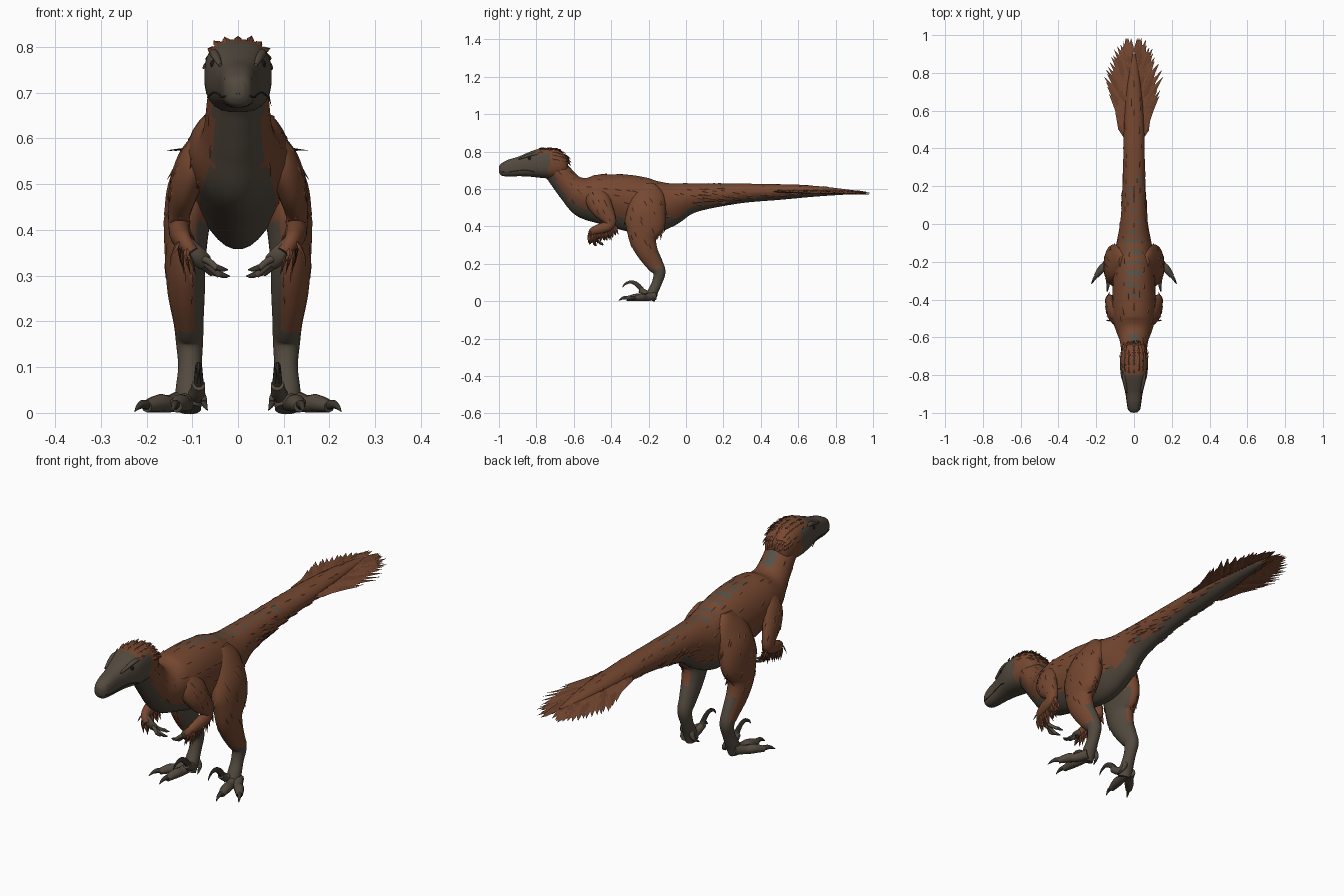
import bpy, bmesh, math, random
from mathutils import Vector as V

if "Cube" in bpy.data.objects:
    bpy.data.objects.remove(bpy.data.objects["Cube"])
random.seed(4)

def mat(name, r, g, b):
    m = bpy.data.materials.new(name)
    m.diffuse_color = (r, g, b, 1)
    m.use_nodes = True
    m.node_tree.nodes["Principled BSDF"].inputs["Base Color"].default_value = m.diffuse_color
    return m

MATS = [mat("rust plumage", .18, .064, .03), mat("grey brown skin", .086, .068, .049),
        mat("slate stripe", .095, .085, .066), mat("dark claw", .045, .037, .029),
        mat("dark rust feather", .145, .051, .025), mat("eye black", .012, .01, .008)]
RUST, SKIN, STRIPE, CLAW, DARK, EYE = range(6)

def spline(pts, sub):
    """Catmull-Rom through tuples of any length"""
    out = []
    for i in range(len(pts) - 1):
        a, b, c, d = pts[max(i - 1, 0)], pts[i], pts[i + 1], pts[min(i + 2, len(pts) - 1)]
        for k in range(sub):
            t = k / sub
            out.append([.5 * (2 * q + (r - p) * t + (2 * p - 5 * q + 4 * r - s) * t * t
                              + (3 * q - p - 3 * r + s) * t ** 3) for p, q, r, s in zip(a, b, c, d)])
    return out + [list(pts[-1])]

def loft(bm, pts, sides=12, sub=4, power=2, egg=0, ref=(1, 0, 0), mi=0, upright=False):
    """Tube through (x, y, z, half width, half depth) stations"""
    P = spline(pts, sub)
    rings = []
    for i, (x, y, z, w, h) in enumerate(P):
        t = (V(P[min(i + 1, len(P) - 1)][:3]) - V(P[max(i - 1, 0)][:3])).normalized()
        if upright:
            t = V((0, 1, 0))
        a = V(ref)
        a = (a - t * a.dot(t)).normalized()
        b = a.cross(t)
        ring = []
        for k in range(sides):
            th = 2 * math.pi * (k + .5) / sides
            c, s = math.cos(th), math.sin(th)
            c = math.copysign(abs(c) ** (2 / power), c)
            s = math.copysign(abs(s) ** (2 / power), s)
            ring.append(bm.verts.new(V((x, y, z)) + a * c * max(w, .0008) * (1 + egg * min(s, 0))
                                     + b * s * max(h, .0008)))
        rings.append(ring)
    faces = [bm.faces.new(rings[0]), bm.faces.new(rings[-1])]
    for p, q in zip(rings, rings[1:]):
        for k in range(sides):
            faces.append(bm.faces.new((p[k], p[k - 1], q[k - 1], q[k])))
    for f in faces:
        f.material_index = mi

def feather(bm, base, d, n, length, width, mi=RUST, thick=.004):
    """Pointed plate with a raised middle"""
    base, d = V(base), V(d).normalized()
    side = d.cross(V(n)).normalized()
    up = side.cross(d)
    mid = base + d * length * .45
    ring = [bm.verts.new(p) for p in (base, mid + side * width / 2, base + d * length, mid - side * width / 2)]
    for sgn in (1, -1):
        top = bm.verts.new(mid + up * thick * sgn)
        for k in range(4):
            bm.faces.new((ring[k], ring[(k + 1) % 4], top)).material_index = mi

def finish(name, bm, rule=None, smooth=True, mirror=False):
    bmesh.ops.recalc_face_normals(bm, faces=bm.faces[:])
    bm.normal_update()
    if rule:
        for f in bm.faces:
            f.material_index = rule(f.calc_center_median(), f.normal)
    me = bpy.data.meshes.new(name)
    bm.to_mesh(me)
    for m in MATS:
        me.materials.append(m)
    if smooth:
        me.polygons.foreach_set("use_smooth", [True] * len(me.polygons))
        me.set_sharp_from_angle(angle=math.radians(50))
    ob = bpy.data.objects.new(name, me)
    bpy.context.collection.objects.link(ob)
    if mirror:
        ob.modifiers.new("Mirror", 'MIRROR').use_mirror_merge = False
    return ob

def scatter(bm, src, n, ok, length, width, lift, flow):
    """Small feathers laid on the rust faces of a part"""
    polys = [p for p in src.data.polygons if p.material_index == RUST and ok(p.center)]
    for p in random.choices(polys, weights=[q.area for q in polys], k=n):
        nn = p.normal.copy()
        d = V(flow(p.center))
        d = (d - nn * d.dot(nn)).normalized() + nn * lift
        feather(bm, p.center - nn * .002, d, nn, length * random.uniform(.7, 1.2), width,
                random.choice((RUST, RUST, RUST, DARK)), .003)

# neck, trunk and tail in one loft
def body_rule(c, n):
    if c.y < -.5:
        limit = .054 if c.z > .54 else .054 + (.54 - c.z) * .6
        if n.dot(V((0, -.75, -.66))) > .4 and abs(c.x) < limit:
            return SKIN
        return STRIPE if n.z > .55 and -.63 < c.y < -.58 and abs(c.x) < .03 else RUST
    if n.z < (-.5 if c.y < .1 else -.66):
        return SKIN
    if n.z > .8 and abs(c.x) < .045 and -.4 < c.y < .28:
        if math.sin(c.y * 2 * math.pi / .055) > .25 and random.random() < (.85 if c.y < -.05 else .5):
            return STRIPE
    return RUST

bm = bmesh.new()
loft(bm, [(0, y, z, w, h) for y, z, w, h in (
    (-.74, .725, .058, .055), (-.685, .685, .067, .067), (-.615, .605, .078, .078), (-.54, .56, .105, .115),
    (-.44, .545, .116, .135), (-.32, .528, .113, .15), (-.2, .507, .108, .15), (-.1, .517, .094, .123),
    (0, .545, .075, .088), (.1, .56, .066, .07), (.3, .577, .058, .052), (.5, .584, .055, .042),
    (.7, .588, .04, .028), (.9, .583, .012, .01))], 28, 8, 2.1, .3)
body = finish("body", bm, body_rule)

# head
def head_rule(c, n):
    return RUST if c.y > -.73 - (.74 - c.z) * .1 or (c.y > -.80 and c.z > .785) else SKIN

bm = bmesh.new()
loft(bm, [(0, y, z, w, h) for y, z, w, h in (
    (-.999, .705, .014, .018), (-.985, .705, .029, .034), (-.95, .712, .037, .045), (-.9, .72, .044, .052),
    (-.85, .73, .056, .063), (-.8, .737, .07, .075), (-.75, .737, .074, .08), (-.69, .735, .071, .075),
    (-.645, .728, .057, .052), (-.63, .722, .03, .03))], 24, 5, 2.6, upright=True)
head = finish("head", bm, head_rule)

# brows, mouth line, nostrils, eyes
bm = bmesh.new()
loft(bm, [(.039, -.895, .76, .004, .004), (.047, -.85, .777, .009, .008), (.053, -.81, .787, .01, .009),
          (.054, -.77, .785, .004, .004)], 8, 4, mi=SKIN)
finish("brow", bm, mirror=True)
bm = bmesh.new()
loft(bm, [(.002, -.998, .698, .002, .002), (.028, -.985, .692, .002, .002), (.036, -.95, .69, .002, .002),
          (.043, -.9, .697, .002, .002), (.0545, -.85, .70, .002, .002), (.066, -.81, .69, .002, .002)],
     6, 3, mi=CLAW, ref=(0, 0, 1))
loft(bm, [(.021, -.985, .724, .003, .003), (.028, -.97, .73, .003, .003)], 6, 2, mi=CLAW)
finish("mouth_line", bm, mirror=True)
bm = bmesh.new()
bmesh.ops.create_uvsphere(bm, u_segments=12, v_segments=8, radius=.01)
bmesh.ops.translate(bm, verts=bm.verts[:], vec=(.051, -.835, .763))
finish("eye", bm, lambda c, n: EYE, mirror=True)

# hind legs
def leg_rule(c, n):
    if c.z < .175:
        return SKIN
    if c.z < .42 and n.x < -.6:
        return SKIN
    if c.z < .27 and n.y > .6:
        return SKIN
    return RUST

bm = bmesh.new()
loft(bm, [(.06, -.2, .625, .02, .035), (.077, -.2, .57, .038, .085), (.1, -.21, .49, .054, .102),
          (.112, -.22, .41, .05, .108), (.115, -.23, .335, .045, .076), (.113, -.207, .265, .041, .058),
          (.108, -.168, .2, .033, .046), (.106, -.143, .155, .03, .034), (.105, -.155, .1, .026, .027),
          (.107, -.18, .045, .03, .028), (.108, -.195, .008, .027, .03)], 20, 5)
leg = finish("hind_leg", bm, leg_rule, mirror=True)

# feet: walking toes, raised sickle toe, small back toe, claws
bm = bmesh.new()
def toe(pts, claw):
    loft(bm, pts, 10, 4, mi=SKIN)
    loft(bm, claw, 8, 4, mi=CLAW)
toe([(.11, -.17, .028, .024, .024), (.12, -.23, .02, .02, .019), (.127, -.265, .021, .022, .02),
     (.136, -.315, .014, .014, .013)],
    [(.135, -.3, .017, .011, .012), (.139, -.335, .018, .008, .009), (.143, -.36, .003, .001, .001)])
toe([(.12, -.17, .028, .024, .024), (.15, -.215, .02, .02, .019), (.172, -.238, .021, .021, .02),
     (.2, -.275, .014, .014, .013)],
    [(.194, -.267, .017, .011, .012), (.212, -.293, .018, .008, .009), (.226, -.318, .003, .001, .001)])
toe([(.1, -.18, .035, .02, .022), (.09, -.215, .042, .017, .018), (.086, -.245, .062, .015, .016)],
    [(.086, -.235, .06, .012, .014), (.086, -.262, .09, .009, .013), (.086, -.295, .103, .007, .009),
     (.087, -.325, .092, .004, .006), (.088, -.34, .073, .001, .001)])
toe([(.09, -.165, .055, .013, .013), (.078, -.162, .032, .01, .01), (.075, -.17, .022, .008, .008)],
    [(.075, -.168, .023, .007, .007), (.071, -.18, .014, .005, .005), (.067, -.195, .006, .001, .001)])
finish("foot", bm, mirror=True)

# arms
bm = bmesh.new()
loft(bm, [(.07, -.485, .61, .022, .035), (.094, -.475, .555, .036, .064), (.115, -.45, .5, .034, .06),
          (.128, -.41, .44, .025, .038), (.128, -.41, .405, .024, .028), (.126, -.45, .39, .023, .028),
          (.118, -.495, .375, .018, .022), (.1, -.51, .35, .015, .015)], 14, 5, mi=RUST)
arm = finish("arm", bm, mirror=True)

# hands with three clawed fingers
bm = bmesh.new()
loft(bm, [(.112, -.5, .37, .014, .017), (.09, -.5, .345, .013, .02), (.072, -.49, .328, .01, .018)],
     10, 4, ref=(0, 1, 0), mi=SKIN)
for y, dz, dx in ((-.515, .01, .0), (-.485, -.004, -.004), (-.45, .0, .012)):
    loft(bm, [(.085, -.495, .34, .009, .009), (.065 + dx, (y - .495) / 2, .322 + dz, .008, .008),
              (.045 + dx, y, .305 + dz, .007, .007)], 8, 3, ref=(0, 1, 0), mi=SKIN)
    loft(bm, [(.048 + dx, y, .309 + dz, .006, .007), (.034 + dx, y + .003, .304 + dz, .005, .006),
              (.022 + dx, y + .008, .303 + dz, .001, .001)], 8, 3, ref=(0, 1, 0), mi=CLAW)
finish("hand", bm, mirror=True)

# forearm feathers
bm = bmesh.new()
for i in range(30):
    t = (i % 10) / 9
    row = i // 10
    feather(bm, (.138 - .012 * t - .008 * row, -.39 - .12 * t, .415 - .04 * t - .008 * row),
            (-.12 - .1 * row, .35 - .5 * t + random.uniform(-.15, .15), -1), (1, 0, .2),
            .075 - .008 * row + random.uniform(-.008, .01), .022, random.choice((RUST, RUST, DARK)))
finish("forearm_feathers", bm, smooth=False, mirror=True)

# tail fan
bm = bmesh.new()
for layer, spread in enumerate((1, .66, .3)):
    for s in (1, -1):
        for i in range(22):
            t = i / 21
            ang = math.radians(20 + 16 * math.sin(min(1, t * 2) * math.pi / 2)) * (1 - .7 * t ** 6) * spread
            ang += random.uniform(-.06, .06)
            length = (.14 + .065 * math.sin(math.pi * min(1, t * 1.1 + .05))) * random.uniform(.86, 1.06)
            length = min(length, (.985 - .44 - .43 * t) / math.cos(ang))
            feather(bm, (s * .042 * (1 - .45 * t) * (.4 + .6 * spread), .44 + .43 * t, .588 + .008 * layer - .01 * t),
                    (s * math.sin(ang), math.cos(ang), -.05 - .03 * layer), (0, 0, 1), length, .034,
                    random.choice((RUST, RUST, RUST, DARK)), .004)
finish("tail_fan", bm, smooth=False)

# head crest
bm = bmesh.new()
scatter(bm, head, 110, lambda c: c.z > .745, .034, .016, .25, lambda c: (0, 1, -.35))
finish("head_crest", bm, smooth=False)

# loose feathers over neck, trunk, tail and thighs
bm = bmesh.new()
scatter(bm, body, 130, lambda c: c.y > -.7, .05, .016, .06,
        lambda c: (0, .6, -.8) if c.y < -.55 else (0, 1, -.25))
scatter(bm, body, 50, lambda c: c.y > .0 and c.z < .58, .06, .018, .1, lambda c: (0, 1, -.2))
finish("body_feathers", bm, smooth=False)
bm = bmesh.new()
scatter(bm, leg, 25, lambda c: c.z > .22 and c.x > .1, .045, .014, .05, lambda c: (0, .5, -1))
scatter(bm, arm, 20, lambda c: c.x > .1, .04, .014, .06, lambda c: (0, .5, -1))
finish("limb_feathers", bm, smooth=False, mirror=True)
